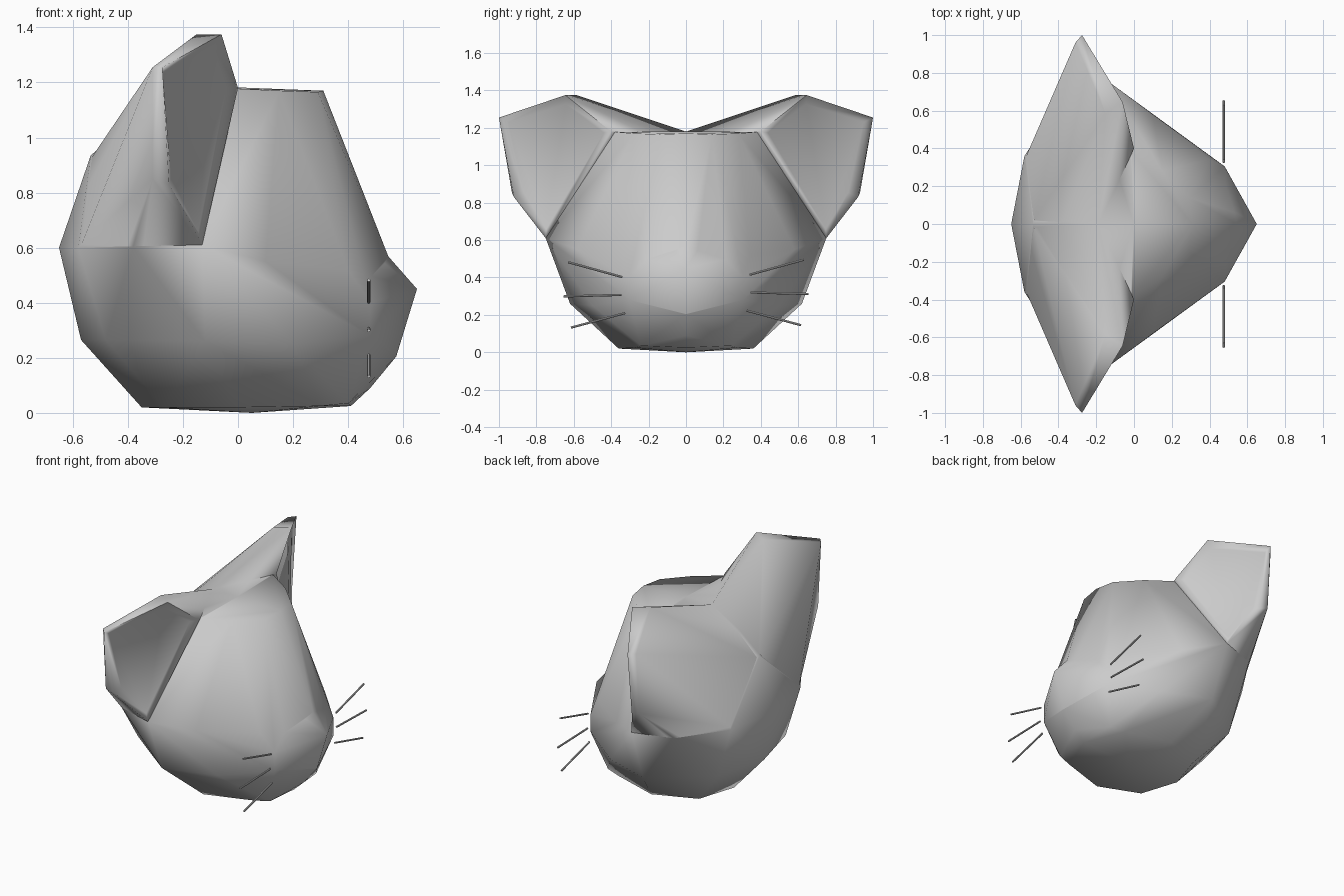
import bpy, bmesh
from mathutils import Vector

if "Cube" in bpy.data.objects:
    bpy.data.objects.remove(bpy.data.objects["Cube"])

# Front rim of the ear: inner, top, outer tip, outer low, bottom
RIM = [(0, .4, 1.18), (-.06, .645, 1.375), (-.275, 1, 1.255), (-.25, .92, .83), (-.13, .75, .61)]


def hull(name, pts, both=True, side=1, scoop=None):
    """Convex solid from half points; optionally scoop the faces lying on a rim."""
    bm = bmesh.new()
    for x, y, z in pts:
        bm.verts.new((x, y * side, z))
        if both and y:
            bm.verts.new((x, -y, z))
    bmesh.ops.convex_hull(bm, input=bm.verts[:])
    bmesh.ops.delete(bm, geom=[v for v in bm.verts if not v.link_faces], context='VERTS')
    bmesh.ops.recalc_face_normals(bm, faces=bm.faces[:])
    if scoop:
        rim = [Vector((x, y * side, z)) for x, y, z in scoop]
        faces = [f for f in bm.faces
                 if all(min((v.co - r).length for r in rim) < 1e-4 for v in f.verts)]
        if faces:
            bmesh.ops.inset_region(bm, faces=faces, thickness=.05, depth=-.03)
    me = bpy.data.meshes.new(name)
    bm.to_mesh(me)
    bm.free()
    ob = bpy.data.objects.new(name, me)
    bpy.context.collection.objects.link(ob)
    return ob


# Skull, including the sides and chin of the muzzle
head = hull("head", [
    (.05, 0, 0), (-.35, 0, .02), (-.27, .25, .02), (0, .36, .02), (.3, .27, .025), (.41, 0, .025),
    (-.57, 0, .265), (-.48, .35, .265), (-.12, .62, .26), (.2, .5, .25),
    (-.65, 0, .6), (-.58, .36, .6), (-.38, .67, .6), (-.13, .745, .605), (.1, .58, .55),
    (.4, .34, .52), (.48, .305, .4), (.48, .305, .28), (.575, 0, .205), (.48, 0, .09),
    (.4, .24, .035), (.545, 0, .58), (-.535, 0, .935), (-.39, 0, 1.06), (-.19, 0, 1.18),
    (0, 0, 1.182), (.31, 0, 1.17), (.29, .14, 1.165), (.15, .28, 1.17), (-.01, .38, 1.178)])

# Nose wedge at the front of the muzzle
nose = hull("nose", [
    (.65, 0, .45), (.39, .335, .525), (.481, .304, .4), (.481, .304, .28), (.576, 0, .204),
    (.54, 0, .575), (.2, .1, .3)])

# Ears, sweeping back to the middle of the head
ears = [hull("ear", RIM + [
    (-.31, .96, 1.255), (-.15, .585, 1.375), (-.575, .35, .605), (-.53, .02, .93),
    (-.385, -.01, 1.055), (-.19, -.01, 1.177), (-.38, .665, .605), (-.31, .93, .85)],
    both=False, side=s, scoop=RIM) for s in (1, -1)]

# Merge into one skin
bpy.context.view_layer.objects.active = head
for part in [nose] + ears:
    m = head.modifiers.new("join", 'BOOLEAN')
    m.operation, m.solver, m.object = 'UNION', 'EXACT', part
    bpy.ops.object.modifier_apply(modifier=m.name)
    bpy.data.objects.remove(part)

# Weld slivers left by the merge, then shade softly
bm = bmesh.new()
bm.from_mesh(head.data)
bmesh.ops.remove_doubles(bm, verts=bm.verts[:], dist=.012)
bmesh.ops.recalc_face_normals(bm, faces=bm.faces[:])
bm.to_mesh(head.data)
bm.free()
head.select_set(True)
bpy.ops.object.shade_smooth_by_angle(angle=1.6)

# Whiskers
for s, dz in ((1, 0), (-1, -.013)):
    for y0, z0, y1, z1 in ((.34, .415, .63, .495), (.345, .32, .655, .312), (.325, .223, .615, .145)):
        a, b = Vector((.475, y0 * s, z0 + dz)), Vector((.475, y1 * s, z1 + dz))
        bpy.ops.mesh.primitive_cylinder_add(vertices=8, radius=.006, depth=(b - a).length, location=(a + b) / 2)
        w = bpy.context.object
        w.name = "whisker"
        w.rotation_euler = (b - a).to_track_quat('Z', 'Y').to_euler()
        bpy.ops.object.shade_smooth_by_angle()
